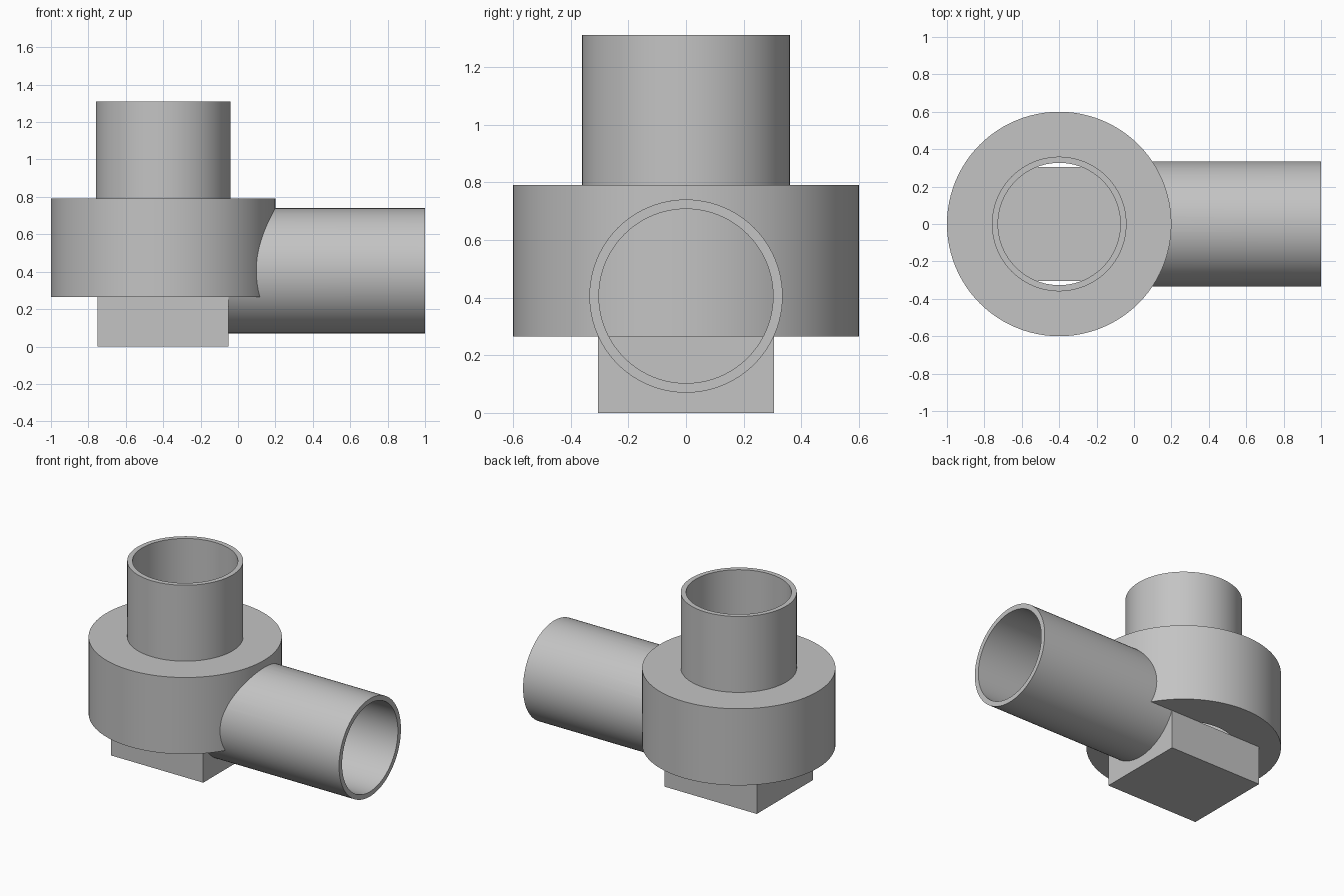
import bpy, bmesh
from math import radians, pi
from mathutils import Matrix, Vector

cube = bpy.data.objects.get("Cube")
if cube:
    bpy.data.objects.remove(cube, do_unlink=True)

grey = bpy.data.materials.new("light grey")
grey.use_nodes = True
colour = (0.55, 0.55, 0.55, 1)
grey.diffuse_color = colour
grey.node_tree.nodes["Principled BSDF"].inputs["Base Color"].default_value = colour

AXIS_X = -0.4          # centre of the housing
BASE, TOP = 0.265, 0.79


def finish(name, bm):
    bmesh.ops.recalc_face_normals(bm, faces=bm.faces)
    mesh = bpy.data.meshes.new(name)
    bm.to_mesh(mesh)
    bm.free()
    mesh.materials.append(grey)
    obj = bpy.data.objects.new(name, mesh)
    bpy.context.collection.objects.link(obj)
    return obj


def select(obj):
    bpy.ops.object.select_all(action='DESELECT')
    obj.select_set(True)
    bpy.context.view_layer.objects.active = obj


def lathe(name, profile, matrix, segments=96):
    """Revolve a closed (radius, height) profile around z, then place it."""
    bm = bmesh.new()
    verts = [bm.verts.new((r, 0, z)) for r, z in profile]
    edges = [bm.edges.new((v, verts[i - 1])) for i, v in enumerate(verts)]
    bmesh.ops.spin(bm, geom=verts + edges, cent=(0, 0, 0), axis=(0, 0, 1),
                   angle=2 * pi, steps=segments, use_merge=True)
    bmesh.ops.remove_doubles(bm, verts=bm.verts, dist=1e-5)
    bm.transform(matrix)
    return finish(name, bm)


# Round housing with the upright pipe, bored right through
housing = lathe("housing_with_top_pipe",
                [(0.327, BASE), (0.6, BASE), (0.6, TOP),
                 (0.36, TOP), (0.36, 1.31), (0.327, 1.31)],
                Matrix.Translation((AXIS_X, 0, 0)))

# Side pipe along x, running from the base block outwards
side_pipe = lathe("side_pipe",
                  [(0.302, -0.05), (0.335, -0.05), (0.335, 1), (0.302, 1)],
                  Matrix.Translation((0, 0, 0.405)) @ Matrix.Rotation(pi / 2, 4, 'Y'))

# Trim the side pipe against the housing wall
select(side_pipe)
trim = side_pipe.modifiers.new("trim", 'BOOLEAN')
trim.operation, trim.solver, trim.object = 'DIFFERENCE', 'EXACT', housing
bpy.ops.object.modifier_apply(modifier=trim.name)

# Square block below the housing, closing most of the bore
bm = bmesh.new()
bmesh.ops.create_cube(bm, size=1)
bmesh.ops.scale(bm, vec=Vector((0.7, 0.61, BASE)), verts=bm.verts)
bmesh.ops.translate(bm, vec=Vector((AXIS_X, 0, BASE / 2)), verts=bm.verts)
finish("base_block", bm)

for obj in (housing, side_pipe):
    select(obj)
    bpy.ops.object.shade_smooth_by_angle(angle=radians(30))
